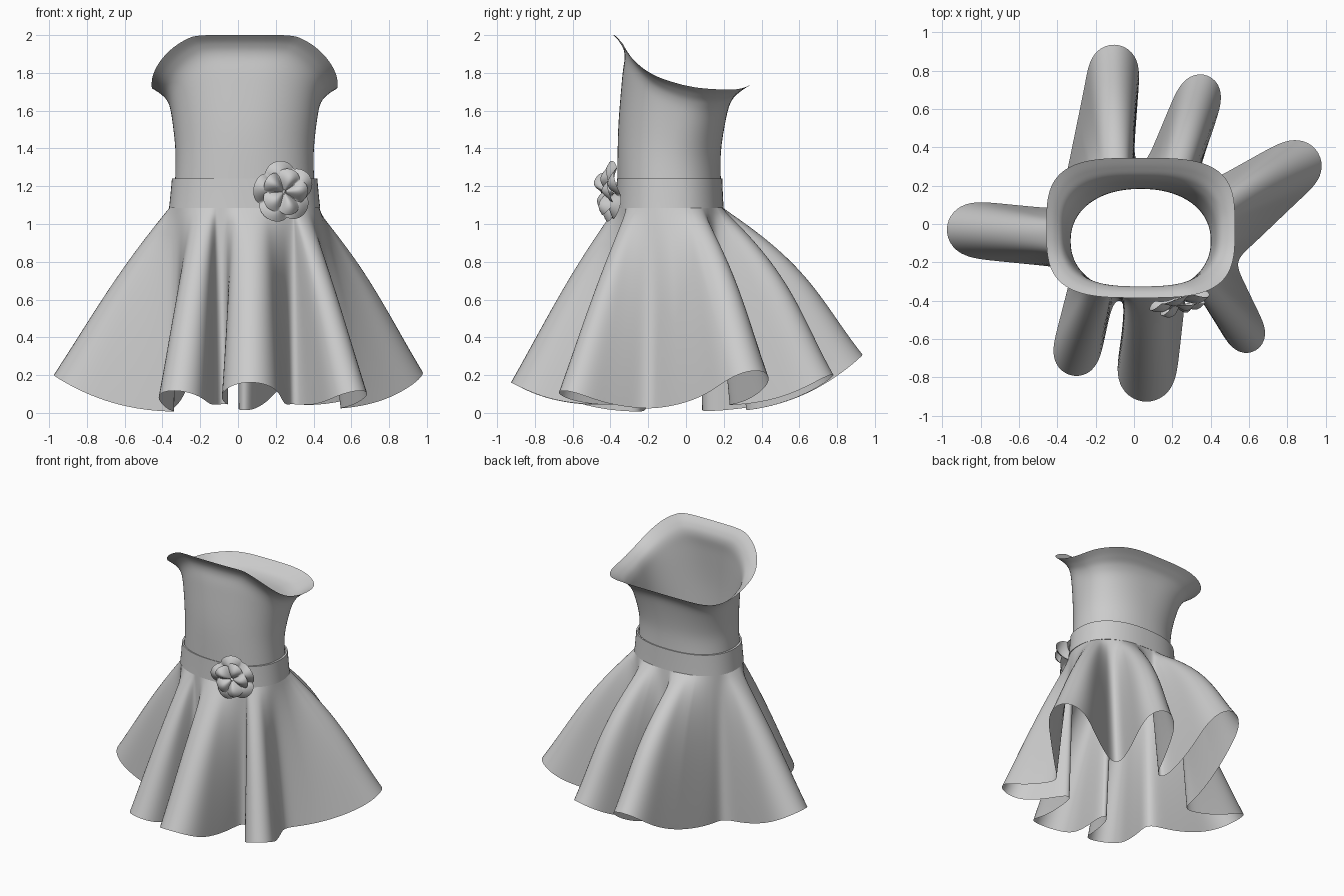
import bpy, math
from mathutils import Vector, Matrix

cube = bpy.data.objects.get("Cube")
if cube:
    bpy.data.objects.remove(cube)

grey = bpy.data.materials.new("soft grey cloth")
grey.use_nodes = True
colour = (0.6, 0.6, 0.6, 1)
grey.diffuse_color = colour
grey.node_tree.nodes["Principled BSDF"].inputs["Base Color"].default_value = colour

TAU = 2 * math.pi
CX = 0.035


def oval(t, hx, hy, cy, n):
    """Point on a rounded-rectangle outline."""
    def power(v):
        return math.copysign(abs(v) ** (2 / n), v)
    return Vector((CX + hx * power(math.cos(t)), cy + hy * power(math.sin(t)), 0))


def blend(rows, u):
    """Smooth curve through rows, u from 0 to 1."""
    f = u * (len(rows) - 1)
    i = min(int(f), len(rows) - 2)
    k = f - i
    a, b, c, d = (rows[min(max(i + j, 0), len(rows) - 1)] for j in (-1, 0, 1, 2))
    return [q + k / 2 * (r - p + k * (2 * p - 5 * q + 4 * r - s + k * (3 * (q - r) + s - p)))
            for p, q, r, s in zip(a, b, c, d)]


def loft(name, rings, sharp=60):
    """Skin a list of closed rings."""
    n = len(rings[0])
    faces = [(j * n + i, j * n + (i + 1) % n, (j + 1) * n + (i + 1) % n, (j + 1) * n + i)
             for j in range(len(rings) - 1) for i in range(n)]
    mesh = bpy.data.meshes.new(name)
    mesh.from_pydata([p for ring in rings for p in ring], [], faces)
    mesh.materials.append(grey)
    obj = bpy.data.objects.new(name, mesh)
    bpy.context.collection.objects.link(obj)
    bpy.ops.object.select_all(action="DESELECT")
    obj.select_set(True)
    bpy.context.view_layer.objects.active = obj
    bpy.ops.object.shade_smooth_by_angle(angle=math.radians(sharp))
    return obj


# Bodice: share of height, half width, half depth, centre y, squareness
bodice = [(0, .38, .275, -.085, 2.2), (.15, .37, .274, -.088, 2.2), (.45, .366, .272, -.087, 2.2),
          (.75, .386, .277, -.061, 2.5), (.88, .407, .286, -.039, 2.9), (.95, .445, .32, -.025, 3.2),
          (1, .492, .365, -.02, 3.4)]
BASE = 1.09


def neckline(t):
    rim = oval(t, *bodice[-1][1:])
    u = max(-1, min(1, rim.y / 0.37))
    front = ((1 - u) / 2) ** 2.8
    corner = max(0, abs(rim.x - CX) - 0.18) ** 2
    wave = 0.006 * math.sin(5 * t) * (1 - u * u)
    return 1.7 + front * (0.3 - 0.8 * corner) + 0.05 * max(0, u) ** 4 + wave


rings = []
for j in range(37):
    s, *shape = blend(bodice, j / 36)
    ring = []
    for i in range(112):
        t = TAU * i / 112
        p = oval(t, *shape)
        p.z = BASE + (neckline(t) - BASE) * s
        ring.append(p)
    rings.append(ring)
loft("bodice", rings)

# Waistband
band = []
for z, hx, hy in ((1.24, .37, .272), (1.24, .385, .279), (1.16, .392, .282), (1.085, .4, .286),
                  (1.085, .38, .273)):
    band.append([oval(TAU * i / 96, hx, hy, -.087, 2.3) + Vector((0, 0, z)) for i in range(96)])
loft("waistband", band[::-1], 40)

# Skirt folds: lobe centre x, y, radius, then the valley that follows and its lift
folds = [(.845, .303, .148, .36, .24, .03), (.345, .675, .122, .03, .32, 0),
         (-.105, .81, .14, -.39, .11, 0), (-.84, -.03, .15, -.35, -.26, 0),
         (-.30, -.675, .133, -.075, -.4, .04), (.065, -.78, .16, .295, -.35, .04),
         (.585, -.575, .115, .55, -.2, .01)]


def arc(x, y, r, z, angle, sweep):
    """Half circle round a point, centred on an angle."""
    for k in range(-5, 6):
        b = angle + sweep * k * math.pi / 10
        yield Vector((x + r * math.cos(b), y + r * math.sin(b), z))


path = []
for x, y, r, vx, vy, lift in folds:
    path += arc(x, y, r, 0, math.atan2(y + 0.08, x - CX), 1)
    path += arc(vx, vy, 0.035, lift, math.atan2(vy + 0.08, vx - CX) + math.pi, -1)

# Resample the hem evenly and soften it
N = 360
steps = [(path[(i + 1) % len(path)] - p).length for i, p in enumerate(path)]
gap = sum(steps) / N
hem, i, done = [], 0, 0
for k in range(N):
    while done + steps[i] < k * gap:
        done += steps[i]
        i += 1
    hem.append(path[i].lerp(path[(i + 1) % len(path)], (k * gap - done) / steps[i]))
for _ in range(11):
    hem = [(hem[k - 1] + 2 * p + hem[(k + 1) % N]) / 4 for k, p in enumerate(hem)]

# Match every hem point to a waist angle
angles, last = [], 0
for p in hem:
    a = math.atan2((p.y + 0.087) / 0.285, (p.x - CX) / 0.395)
    last = a + TAU * round((last - a) / TAU)
    angles.append(last)
shift = sum(a - TAU * k / N for k, a in enumerate(angles)) / N
waist = [oval((a + shift + TAU * k / N) / 2, .395, .283, -.087, 2.3) for k, a in enumerate(angles)]

# The back folds puff out more below the waist than the others
rows, LENGTH = 32, 1.083
skirt = []
for j in range(rows + 1):
    t = j / rows
    puff = math.sin(math.pi * t) * (1 - 0.7 * t)
    ring = []
    for w, h in zip(waist, hem):
        back = max(0, min(1, (h.y - 0.25) / 0.3))
        flat = Vector((h.x - w.x, h.y - w.y, 0))
        p = w + flat * (t + puff * (0.055 + 0.125 * back))
        p.z = BASE - t * (math.sqrt(LENGTH ** 2 - flat.length_squared) - h.z)
        ring.append(p)
    skirt.append(ring)
loft("skirt", skirt[::-1])


# Flower: two ruffled layers of petals
def petals(name, radius, depth, turn, lift):
    rings = []
    for j in range(1, 13):
        s = j / 12
        ring = []
        for i in range(100):
            t = TAU * i / 100
            lobe = abs(math.sin(2.5 * t + turn))
            r = radius * s * (0.8 + 0.2 * lobe ** 0.6)
            bulge = lift - depth * (math.sin(2.6 * s) * (0.25 + 0.75 * lobe) + 0.25 * s * math.sin(3 * t))
            ring.append((r * math.cos(t), bulge, r * math.sin(t)))
        rings.append(ring)
    obj = loft(name, rings, 50)
    obj.matrix_world = Matrix.Translation((.235, -.385, 1.17)) @ Matrix.Rotation(0.25, 4, "Z")


petals("flower_outer_petals", .165, .055, 0.4, .01)
petals("flower_inner_petals", .125, .05, 1.5, -.03)
